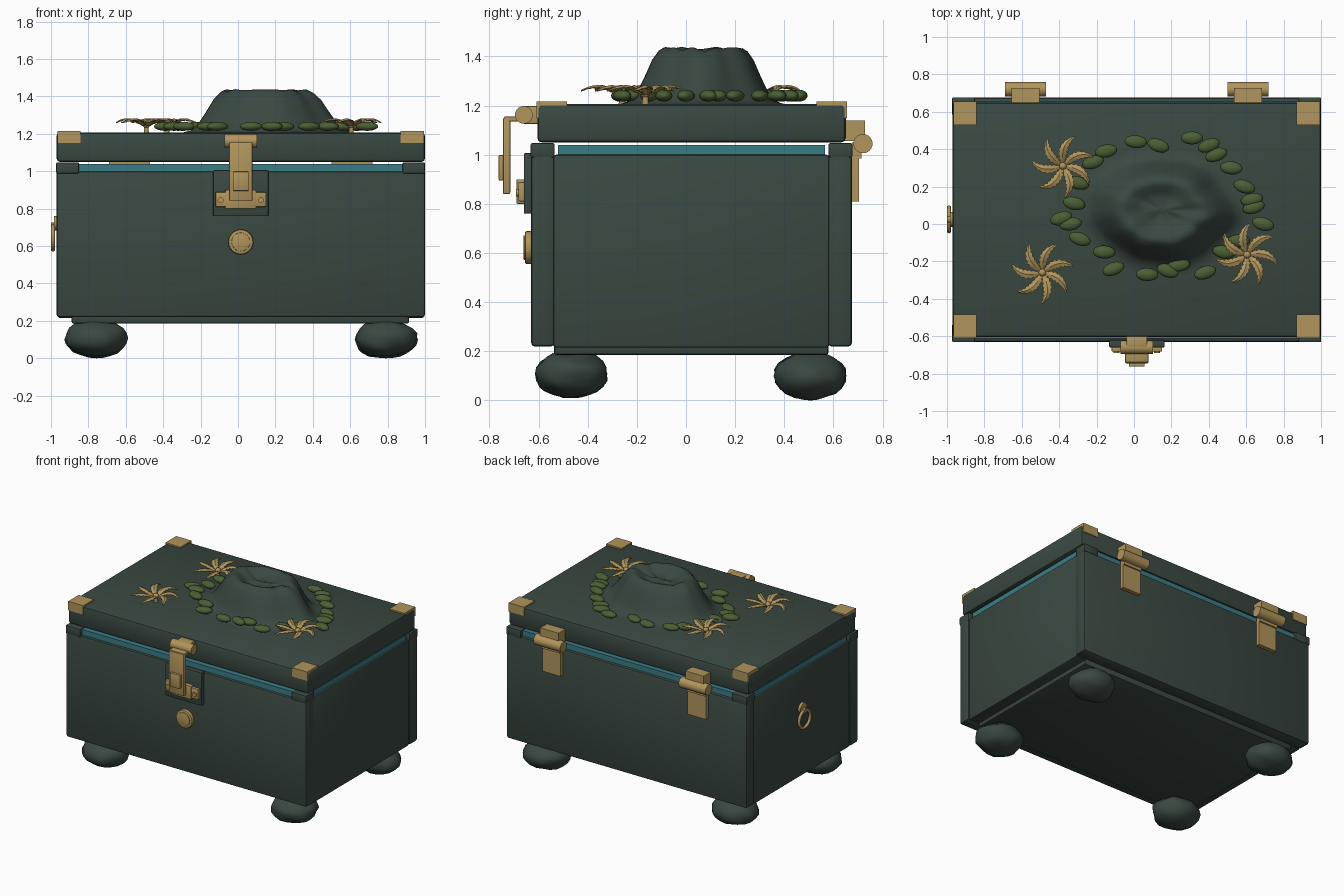
import bpy, bmesh, math
from mathutils import Vector, Matrix, noise

if "Cube" in bpy.data.objects:
    bpy.data.objects.remove(bpy.data.objects["Cube"])

def material(name, rgb):
    m = bpy.data.materials.new(name)
    m.diffuse_color = (*rgb, 1)
    m.use_nodes = True
    m.node_tree.nodes["Principled BSDF"].inputs["Base Color"].default_value = m.diffuse_color
    return m

DARK = material("dark green grey", (0.042, 0.065, 0.054))
GOLD = material("aged gold", (0.44, 0.30, 0.105))
TEAL = material("teal", (0.042, 0.20, 0.24))
OLIVE = material("olive green", (0.070, 0.115, 0.035))

def finish(name, bm, mat, smooth=None):
    bmesh.ops.recalc_face_normals(bm, faces=bm.faces)
    me = bpy.data.meshes.new(name)
    bm.to_mesh(me)
    bm.free()
    me.materials.append(mat)
    ob = bpy.data.objects.new(name, me)
    bpy.context.scene.collection.objects.link(ob)
    if smooth:
        bpy.ops.object.select_all(action='DESELECT')
        ob.select_set(True)
        bpy.context.view_layer.objects.active = ob
        bpy.ops.object.shade_smooth_by_angle(angle=math.radians(smooth))
    return ob

def box(name, x, y, z, mat, bevel=0.0):
    """Box from three (low, high) ranges."""
    bm = bmesh.new()
    bmesh.ops.create_cube(bm, size=1)
    for v in bm.verts:
        v.co = Vector([(r[0] + r[1]) / 2 + c * (r[1] - r[0]) for r, c in zip((x, y, z), v.co)])
    if bevel:
        bmesh.ops.bevel(bm, geom=bm.edges[:], offset=bevel, segments=2, profile=0.5, affect='EDGES')
    return finish(name, bm, mat, 40 if bevel else None)

def rod(name, centre, radius, length, axis, mat, bevel=0.0, sides=24):
    rot = Matrix.Rotation(math.pi / 2, 4, 'Y' if axis == 'X' else 'X')
    bm = bmesh.new()
    bmesh.ops.create_cone(bm, cap_ends=True, segments=sides, radius1=radius, radius2=radius,
                          depth=length, matrix=Matrix.Translation(centre) @ rot)
    if bevel:
        rims = [e for e in bm.edges if any(len(f.verts) > 4 for f in e.link_faces)]
        bmesh.ops.bevel(bm, geom=rims, offset=bevel, segments=2, profile=0.5, affect='EDGES')
    return finish(name, bm, mat, 35)

CX = 0.015                      # middle of the chest in x
L, R = -0.97, 1.0               # chest ends
F, B = -0.63, 0.675             # chest front and back

# Chest panels and base
box("front_panel", (L, R), (F, -0.535), (0.22, 1.0), DARK, 0.014)
box("back_panel", (L, R), (0.578, B), (0.22, 1.0), DARK, 0.014)
box("left_panel", (L + .006, L + 0.1), (-0.54, 0.583), (0.215, 1.0), DARK, 0.012)
box("right_panel", (R - 0.1, R - .006), (-0.54, 0.583), (0.215, 1.0), DARK, 0.012)
box("base", (-0.89, 0.915), (-0.537, 0.58), (0.185, 0.25), DARK, 0.012)

# Teal rim strips with dark corner blocks between them
for name, y in (("front", (-0.612, -0.54)), ("back", (0.585, 0.655))):
    box(name + "_rim", (-0.85, 0.88), y, (0.985, 1.04), TEAL)
for name, x in (("left", (L + 0.02, L + 0.09)), ("right", (R - 0.09, R - 0.02))):
    box(name + "_rim", x, (-0.52, 0.565), (0.985, 1.04), TEAL)
for x in ((L - .002, -0.85), (0.88, R + .0)):
    for y in ((F - .002, -0.535), (0.58, B + .002)):
        box("rim_corner", x, y, (0.988, 1.047), DARK, 0.006)

# Lid and its gold corner caps
box("lid", (L, R), (-0.605, 0.65), (1.05, 1.206), DARK, 0.018)
for x in ((L + .004, -0.842), (0.868, R - .006)):
    for y in ((-0.609, -0.485), (0.53, 0.656)):
        box("lid_corner_cap", x, y, (1.15, 1.216), GOLD)

# Lumpy feet
for i, (fx, fy) in enumerate(((-0.757, -0.467), (0.79, -0.467), (-0.757, 0.505), (0.79, 0.505))):
    bm = bmesh.new()
    bmesh.ops.create_icosphere(bm, subdivisions=3, radius=1)
    for v in bm.verts:
        k = 1 + 0.10 * noise.noise(v.co * 1.9 + Vector((i * 7.3, 2.1, i)))
        v.co = Vector((v.co.x * 0.166 * k + fx, v.co.y * 0.147 * k + fy, v.co.z * 0.1 * k))
    low = min(v.co.z for v in bm.verts)
    bmesh.ops.translate(bm, verts=bm.verts, vec=(0, 0, (0.0 if fy > 0 else 0.01) - low))
    finish("foot", bm, DARK, 60)

# Hinges on the back
for hx in (-0.58, 0.61):
    box("hinge_top_leaf", (hx - .075, hx + .075), (0.645, 0.728), (1.055, 1.14), GOLD)
    rod("hinge_pin", (hx, 0.72, 1.045), 0.039, 0.22, 'X', GOLD)
    box("hinge_knuckle", (hx - .075, hx + .075), (0.675, 0.715), (0.985, 1.05), GOLD)
    box("hinge_lower_leaf", (hx - .075, hx + .075), (0.67, 0.704), (0.81, 0.995), GOLD)

# Clasp: back plate, keeper, screws, strap and pivot
box("clasp_plate", (CX - .148, CX + .148), (-0.66, -0.62), (0.76, 1.006), DARK, 0.006)
box("clasp_keeper", (CX - .082, CX + .082), (-0.69, -0.655), (0.80, 0.90), GOLD, 0.005)
box("clasp_keeper_wings", (CX - .135, CX + .135), (-0.682, -0.655), (0.81, 0.888), GOLD, 0.005)
for s in (-1, 1):
    rod("clasp_screw", (CX + s * .108, -0.684, 0.845), 0.016, 0.014, 'Y', GOLD, sides=12)
box("clasp_strap", (CX - .062, CX + .062), (-0.745, -0.715), (0.84, 1.15), GOLD, 0.006)
box("clasp_strap_tab", (CX - .042, CX + .042), (-0.762, -0.74), (0.895, 0.998), GOLD, 0.004)
box("clasp_arm", (CX - .062, CX + .062), (-0.74, -0.655), (1.135, 1.155), GOLD, 0.004)
rod("clasp_pivot", (CX, -0.66, 1.162), 0.036, 0.175, 'X', GOLD)
box("clasp_lid_mount", (CX - .055, CX + .055), (-0.66, -0.6), (1.125, 1.198), GOLD, 0.004)

# Round lock button
rod("lock_ring", (CX, -0.641, 0.622), 0.067, 0.03, 'Y', GOLD, 0.008)
rod("lock_centre", (CX, -0.656, 0.622), 0.05, 0.01, 'Y', GOLD, 0.003)

# Ring handle on the left end
bm = bmesh.new()
N, M = 28, 8
grid = []
for i in range(N):
    a = math.tau * i / N
    ring = []
    for j in range(M):
        b = math.tau * j / M
        r = 0.064 + 0.011 * math.cos(b)
        ring.append(bm.verts.new((-0.989 + 0.011 * math.sin(b), 0.025 + r * math.cos(a), 0.645 + r * math.sin(a))))
    grid.append(ring)
for i in range(N):
    for j in range(M):
        bm.faces.new((grid[i][j], grid[(i + 1) % N][j], grid[(i + 1) % N][(j + 1) % M], grid[i][(j + 1) % M]))
finish("handle_ring", bm, GOLD, 60)
rod("handle_mount", (-0.973, 0.025, 0.722), 0.04, 0.022, 'X', GOLD, 0.004)
rod("handle_loop", (-0.985, 0.025, 0.709), 0.018, 0.028, 'X', GOLD, sides=12)

# Crater mound: an elliptical lathe with wavy flanks
profile = [(1.0, 1.203), (0.9, 1.208), (0.8, 1.222), (0.73, 1.26), (0.65, 1.32), (0.57, 1.385),
           (0.5, 1.42), (0.44, 1.433), (0.37, 1.428), (0.28, 1.40), (0.16, 1.385), (0.06, 1.392)]
bm = bmesh.new()
S = 48
rings = []
for r, z in profile:
    ring = []
    for i in range(S):
        a = math.tau * i / S
        d = Vector((math.cos(a), math.sin(a), 0))
        k = r * (1 + 0.13 * noise.noise(d * 1.8 + Vector((3, 5, 0))))
        h = (z - 1.203) / 0.23
        dz = 0.022 * h * noise.noise(d * (1 + r) * 1.6 + Vector((1, 8, 0)))
        ring.append(bm.verts.new((0.15 + d.x * 0.5 * k, 0.075 + d.y * 0.365 * k, min(z + dz, 1.442))))
    rings.append(ring)
for a, b in zip(rings, rings[1:]):
    for i in range(S):
        bm.faces.new((a[i], a[(i + 1) % S], b[(i + 1) % S], b[i]))
bm.faces.new(rings[-1])
finish("crater_mound", bm, DARK, 60)

# Stones around the mound
spots = [(.31, .46), (.40, .42), (.01, .44), (.13, .42), (-.15, .39), (-.22, .33), (-.30, .22),
         (-.32, .11), (-.39, .03), (-.34, 0), (-.29, -.08), (-.16, -.15), (-.11, -.24), (.07, -.27),
         (.18, -.25), (.24, -.22), (.38, -.26), (.48, -.15), (.69, 0), (.64, .09), (.63, .13),
         (.59, .20), (.52, .30), (.44, .37), (.56, -.09)]
bm = bmesh.new()
for i, (x, y) in enumerate(spots):
    m = Matrix.Translation((x, y, 1.24)) @ Matrix.Rotation(0.35 * math.sin(i * 1.7), 4, 'Z') \
        @ Matrix.Diagonal((0.061, 0.035, 0.024, 1))
    bmesh.ops.create_uvsphere(bm, u_segments=14, v_segments=8, radius=1, matrix=m)
finish("stones", bm, OLIVE, 60)

# Palm crowns: seven serrated, swept and drooping fronds around a hub
def palm(cx, cy, turn):
    bm = bmesh.new()
    steps = 14
    for leaf in range(7):
        base = turn + math.tau * leaf / 7
        rows = []
        for i in range(steps + 1):
            t = i / steps
            a = base - 0.45 * t * t
            r = 0.01 + 0.158 * t
            w = 0.005 + 0.022 * math.sin(math.pi * min(1, t * 0.95 + 0.04)) ** 0.8
            w *= 1.0 if i % 2 else 0.72
            z = 1.245 + 0.038 * math.sin(math.pi * min(t * 0.85, 1))
            out = Vector((math.cos(a), math.sin(a), 0))
            side = Vector((-out.y, out.x, 0))
            mid = Vector((cx, cy, z)) + out * r
            drop = Vector((0, 0, -0.35 * w))
            rows.append([bm.verts.new(p) for p in (mid - side * w + drop, mid, mid + side * w + drop)])
        for p, q in zip(rows, rows[1:]):
            for j in (0, 1):
                bm.faces.new((p[j], q[j], q[j + 1], p[j + 1]))
    # Give the fronds a little thickness
    bmesh.ops.recalc_face_normals(bm, faces=bm.faces)
    bmesh.ops.solidify(bm, geom=bm.faces[:], thickness=0.004)
    bmesh.ops.create_uvsphere(bm, u_segments=12, v_segments=8, radius=0.02,
                              matrix=Matrix.Translation((cx, cy, 1.25)))
    finish("palm_crown", bm, GOLD, 30)
    rod_mesh = bmesh.new()
    bmesh.ops.create_cone(rod_mesh, cap_ends=True, segments=10, radius1=0.014, radius2=0.012, depth=0.05,
                          matrix=Matrix.Translation((cx, cy, 1.225)))
    finish("palm_stem", rod_mesh, GOLD, 40)

for x, y, turn in ((-.38, .31, 1.65), (-.49, -.26, 1.55), (.605, -.165, 1.95)):
    palm(x, y, turn)
